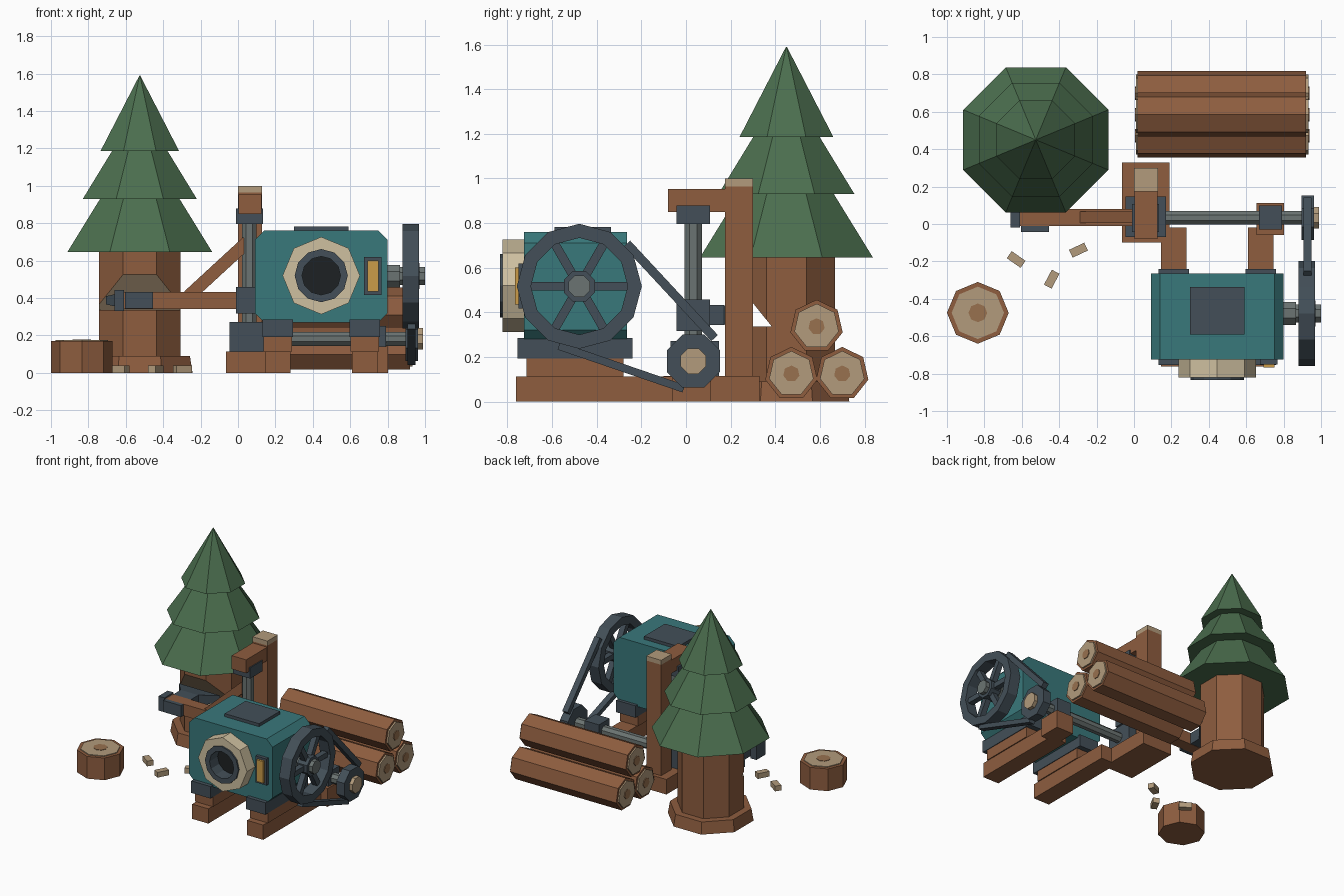
import bpy, bmesh, math
from mathutils import Vector, Matrix

if "Cube" in bpy.data.objects:
    bpy.data.objects.remove(bpy.data.objects["Cube"])


def mat(name, hexa):
    lin = [((int(hexa[i:i + 2], 16) / 255 + 0.055) / 1.055) ** 2.4 for i in (0, 2, 4)]
    m = bpy.data.materials.new(name)
    m.diffuse_color = (*lin, 1)
    m.use_nodes = True
    m.node_tree.nodes["Principled BSDF"].inputs["Base Color"].default_value = m.diffuse_color
    return m


BARK = mat("bark", "8e5d3f")
PALE = mat("cut_wood", "b29b7c")
GREEN = mat("needles", "4b6e4e")
TEAL = mat("teal_paint", "39787b")
DARK = mat("dark_iron", "434f58")
STEEL = mat("steel", "6b7472")
CREAM = mat("cream", "cfc0a0")
AMBER = mat("amber", "cc9c48")
BLACK = mat("black", "1d2123")
PITH = mat("pith", "98714f")

# maps (a, b, height) to xyz: a,b are the two other axes in order
AXES = {'x': lambda a, b, h: (h, a, b), 'y': lambda a, b, h: (a, h, b), 'z': lambda a, b, h: (a, b, h)}


def finish(name, bm, material):
    bmesh.ops.recalc_face_normals(bm, faces=bm.faces)
    me = bpy.data.meshes.new(name)
    bm.to_mesh(me)
    bm.free()
    ob = bpy.data.objects.new(name, me)
    me.materials.append(material)
    bpy.context.collection.objects.link(ob)
    return ob


def loft(name, rings, material, axis='z', closed=False):
    """rings: list of (2D points, height); closed joins last ring to first (tube)."""
    bm = bmesh.new()
    vs = [[bm.verts.new(AXES[axis](a, b, h)) for a, b in pts] for pts, h in rings]
    n = len(vs[0])
    pairs = list(zip(vs, vs[1:])) + ([(vs[-1], vs[0])] if closed else [])
    for lo, hi in pairs:
        for i in range(n):
            j = (i + 1) % n
            bm.faces.new((lo[i], lo[j], hi[j], hi[i]))
    if not closed:
        bm.faces.new(vs[0])
        bm.faces.new(vs[-1])
    return finish(name, bm, material)


def lathe(name, profile, n, centre, material, axis='z', phase=0.0, closed=False):
    def ring(r):
        return [(centre[0] + r * math.cos(phase + 2 * math.pi * i / n),
                 centre[1] + r * math.sin(phase + 2 * math.pi * i / n)) for i in range(n)]
    return loft(name, [(ring(r), h) for r, h in profile], material, axis, closed)


def cyl(name, r, lo, hi, n, centre, material, axis='z', phase=0.0):
    return lathe(name, [(r, lo), (r, hi)], n, centre, material, axis, phase)


def rect(cx, cy, hx, hy):
    return [(cx - hx, cy - hy), (cx + hx, cy - hy), (cx + hx, cy + hy), (cx - hx, cy + hy)]


def box(name, x, y, z, material):
    r = rect(sum(x) / 2, sum(y) / 2, (x[1] - x[0]) / 2, (y[1] - y[0]) / 2)
    return loft(name, [(r, z[0]), (r, z[1])], material)


def strut(name, p, q, thick, lo, hi, material, axis):
    """Flat bar between 2D points p and q, extruded lo..hi along axis."""
    p, q = Vector(p), Vector(q)
    s = (q - p).normalized().orthogonal() * thick / 2
    pts = [tuple(v) for v in (p + s, q + s, q - s, p - s)]
    return loft(name, [(pts, lo), (pts, hi)], material, axis)


E = math.pi / 8
UP = math.pi / 2

# Tree: trunk with felling notch, root flare, three foliage tiers
TREE = (-0.525, 0.45)
trunk = cyl("trunk", 0.235, 0, 0.70, 8, TREE, BARK, phase=E)
wedge = [(0.385, 0.336), (0.10, 0.336), (0.10, 0.69)]
cutter = loft("notch_cutter", [(wedge, -1), (wedge, 0)], PALE, 'x')
cutter.hide_render = True
mod = trunk.modifiers.new("notch", 'BOOLEAN')
mod.operation, mod.solver, mod.object = 'DIFFERENCE', 'EXACT', cutter
mod.material_mode = 'TRANSFER'
baked = bpy.data.meshes.new_from_object(trunk.evaluated_get(bpy.context.evaluated_depsgraph_get()))
trunk.modifiers.clear()
trunk.data = baked
bpy.data.objects.remove(cutter)
lathe("root_flare", [(0.305, 0), (0.29, 0.09)], 8, TREE, BARK, phase=E)
for i, (r0, z0, r1, z1) in enumerate([(0.42, 0.645, 0.21, 0.96), (0.33, 0.93, 0.145, 1.21), (0.228, 1.185, 0.002, 1.59)]):
    lathe(f"foliage_tier_{i + 1}", [(r0, z0), (r1, z1)], 8, TREE, GREEN, phase=E)

# Chopping stump and chips
ST = (-0.835, -0.475)
cyl("stump", 0.165, 0, 0.17, 8, ST, BARK)
cyl("stump_cut", 0.14, 0.165, 0.176, 8, ST, PALE)
cyl("stump_pith", 0.05, 0.17, 0.179, 8, ST, PITH)
for i, (x, y, a) in enumerate([(-0.63, -0.19, -35), (-0.44, -0.295, 62), (-0.297, -0.14, 25)]):
    chip = box(f"wood_chip_{i + 1}", (-0.045, 0.045), (-0.023, 0.023), (0, 0.04), PALE)
    chip.matrix_world = Matrix.Translation((x, y, 0)) @ Matrix.Rotation(math.radians(a), 4, 'Z')

# Log pile
for i, c in enumerate([(0.472, 0.125), (0.70, 0.125), (0.585, 0.337)]):
    cyl(f"log_{i + 1}", 0.12, 0.02, 0.92, 7, c, BARK, 'x', UP)
    cyl(f"log_cut_{i + 1}", 0.102, 0.01, 0.932, 7, c, PALE, 'x', UP)
    cyl(f"log_pith_{i + 1}", 0.037, 0.005, 0.937, 7, c, PITH, 'x', UP)

# Timber frame
box("post_sill", (-0.065, 0.19), (-0.10, 0.33), (0, 0.115), BARK)
box("post", (0, 0.127), (0.175, 0.30), (0.10, 0.965), BARK)
box("post_cap", (0, 0.127), (0.175, 0.30), (0.965, 1.0), PALE)
box("top_beam", (0.002, 0.125), (-0.08, 0.18), (0.85, 0.953), BARK)
for side, x0 in (("left", 0.145), ("right", 0.61)):
    box(f"engine_rail_{side}", (x0, x0 + 0.137), (-0.762, -0.02), (0, 0.113), BARK)
    box(f"engine_riser_{side}", (x0 - 0.008, x0 + 0.145), (-0.715, -0.28), (0.113, 0.193), BARK)
    box(f"engine_foot_{side}", (x0 - 0.013, x0 + 0.15), (-0.755, -0.24), (0.193, 0.285), DARK)
box("bearing_pedestal", (0.655, 0.803), (-0.06, 0.112), (0, 0.14), BARK)

# Vertical shaft with gearbox and collars
SH = (0.06, 0.033)
cyl("vertical_shaft", 0.043, 0.2, 0.86, 8, SH, STEEL, phase=E)
box("gearbox", (-0.045, 0.17), (-0.07, 0.147), (0.11, 0.272), DARK)
box("arm_hub", (-0.012, 0.133), (-0.043, 0.108), (0.317, 0.458), DARK)
box("upper_bearing", (-0.012, 0.133), (-0.043, 0.108), (0.797, 0.88), DARK)

# Swinging axe arm
box("axe_arm", (-0.62, 0.0), (-0.01, 0.08), (0.342, 0.432), BARK)
strut("arm_brace", (-0.265, 0.41), (0.05, 0.70), 0.068, 0.005, 0.068, BARK, 'y')
box("arm_end_collar", (-0.66, -0.61), (-0.02, 0.09), (0.332, 0.442), DARK)
AX = (-0.53, 0.388)
loft("axe_head", [(rect(*AX, 0.075, 0.044), -0.042), (rect(*AX, 0.075, 0.044), 0.17),
                  (rect(*AX, 0.175, 0.022), 0.29)], DARK, 'y')

# Engine body with chamfered profile
c = 0.05
x0, x1, z0, z1 = 0.09, 0.80, 0.27, 0.76
body = [(x0 + c, z0), (x1 - c, z0), (x1, z0 + c), (x1, z1 - c), (x1 - c, z1), (x0 + c, z1), (x0, z1 - c), (x0, z0 + c)]
loft("engine_body", [(body, -0.725), (body, -0.265)], TEAL, 'y')
box("engine_top_plate", (0.30, 0.592), (-0.59, -0.337), (0.75, 0.783), DARK)
EC = (0.445, 0.52)
lathe("intake_ring", [(0.207, -0.72), (0.207, -0.822), (0.125, -0.822), (0.125, -0.72)], 8, EC, CREAM, 'y', closed=True)
lathe("intake_lip", [(0.142, -0.72), (0.142, -0.834), (0.103, -0.834), (0.103, -0.72)], 12, EC, DARK, 'y', closed=True)
cyl("intake_hole", 0.112, -0.735, -0.72, 12, EC, BLACK, 'y')
box("gauge_frame", (0.675, 0.767), (-0.75, -0.72), (0.417, 0.62), DARK)
box("gauge_lamp", (0.692, 0.75), (-0.766, -0.72), (0.435, 0.602), AMBER)

# Flywheel
FW = (-0.478, 0.517)
lathe("flywheel_rim", [(0.28, 0.88), (0.28, 0.967), (0.217, 0.967), (0.217, 0.88)], 12, FW, DARK, 'x', closed=True)
for i in range(3):
    a = i * math.pi / 3
    d = Vector((math.cos(a), math.sin(a))) * 0.225
    strut(f"flywheel_spoke_{i + 1}", Vector(FW) - d, Vector(FW) + d, 0.04, 0.902, 0.945, DARK, 'x')
cyl("flywheel_hub", 0.075, 0.885, 0.97, 8, FW, DARK, 'x', E)
cyl("flywheel_axle", 0.052, 0.79, 1.0, 8, FW, STEEL, 'x', E)
cyl("axle_collar", 0.066, 0.795, 0.865, 8, FW, STEEL, 'x', E)

# Drive shaft, pulley and belt
PU = (0.033, 0.182)
cyl("drive_shaft", 0.04, 0.16, 0.975, 8, PU, STEEL, 'x', E)
box("shaft_bearing", (0.668, 0.79), (-0.03, 0.10), (0.12, 0.25), DARK)
cyl("pulley", 0.128, 0.895, 0.962, 8, PU, DARK, 'x', E)
cyl("pulley_hub", 0.062, 0.955, 0.99, 8, PU, PALE, 'x', E)
strut("belt_upper", (-0.265, 0.708), (0.128, 0.285), 0.04, 0.905, 0.95, DARK, 'x')
strut("belt_lower", (-0.57, 0.25), (-0.01, 0.058), 0.035, 0.905, 0.95, DARK, 'x')
